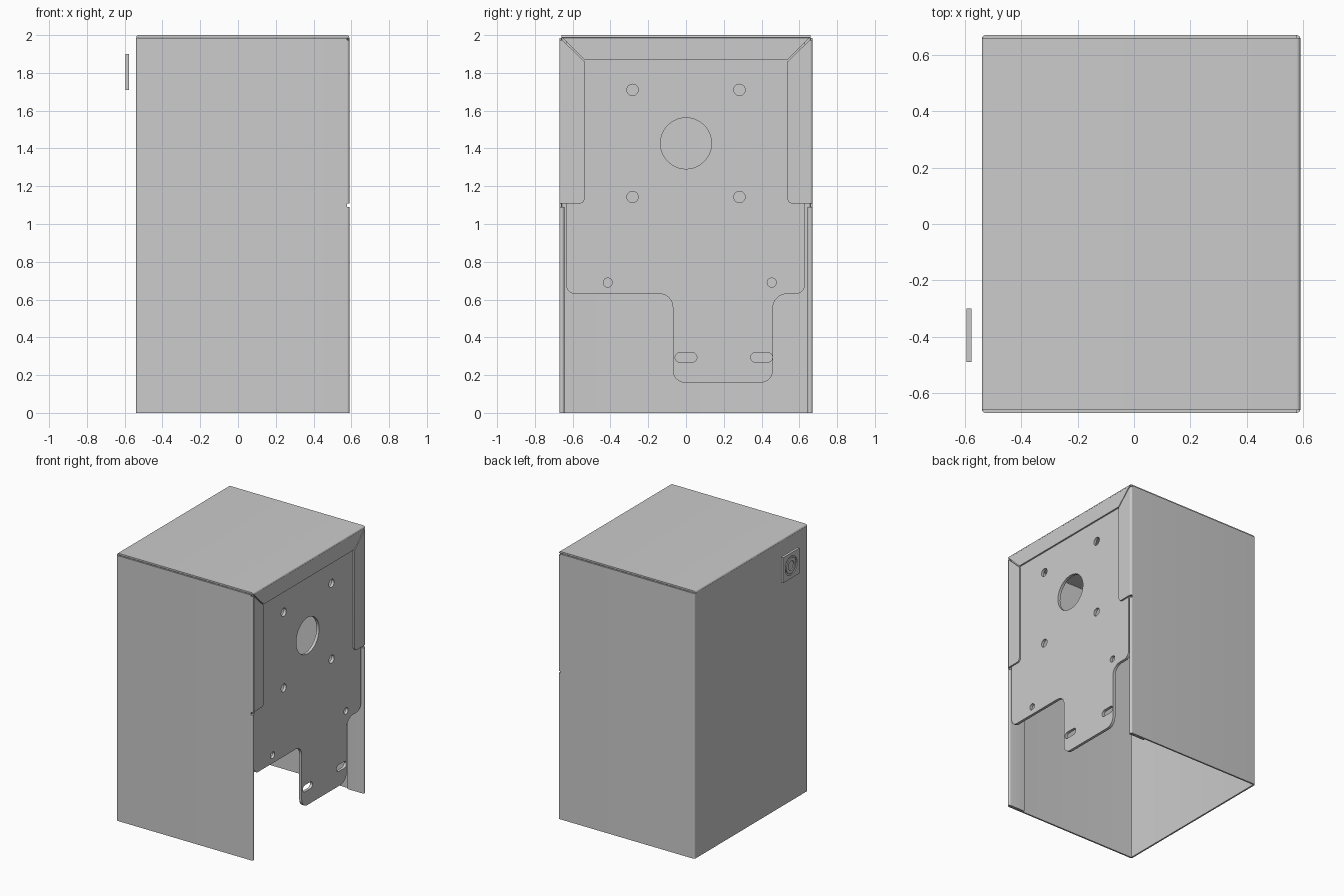
import bpy, math
from mathutils import Vector

if "Cube" in bpy.data.objects:
    bpy.data.objects.remove(bpy.data.objects["Cube"])

ROT = {'X': (math.pi / 2, 0, math.pi / 2), 'Y': (math.pi / 2, 0, 0), 'Z': (0, 0, 0)}


def extrude(name, loops, lo, hi, axis):
    """Fill 2D loops (inner loops become holes) and extrude from lo to hi along an axis."""
    cu = bpy.data.curves.new(name, 'CURVE')
    cu.dimensions = '2D'
    cu.fill_mode = 'BOTH'
    cu.extrude = (hi - lo) / 2
    for loop in loops:
        sp = cu.splines.new('POLY')
        sp.points.add(len(loop) - 1)
        for p, (a, b) in zip(sp.points, loop):
            p.co = (a, b, 0, 1)
        sp.use_cyclic_u = True
    ob = bpy.data.objects.new(name, cu)
    bpy.context.collection.objects.link(ob)
    ob.rotation_euler = ROT[axis]
    ob.location['XYZ'.index(axis)] = (lo + hi) / 2
    bpy.ops.object.select_all(action='DESELECT')
    ob.select_set(True)
    bpy.context.view_layer.objects.active = ob
    bpy.ops.object.convert(target='MESH')
    ob = bpy.context.object
    bpy.ops.object.mode_set(mode='EDIT')
    bpy.ops.mesh.select_all(action='SELECT')
    bpy.ops.mesh.remove_doubles(threshold=0.0002)
    bpy.ops.mesh.normals_make_consistent(inside=False)
    bpy.ops.object.mode_set(mode='OBJECT')
    bpy.ops.object.shade_smooth_by_angle(angle=math.radians(35))
    return ob


def arc(cx, cy, r, a0, a1, n=8):
    return [(cx + r * math.cos(math.radians(a0 + (a1 - a0) * i / n)),
             cy + r * math.sin(math.radians(a0 + (a1 - a0) * i / n))) for i in range(n + 1)]


def circle(cx, cy, r, n=32):
    return arc(cx, cy, r, 0, 360, n)[:-1]


def slot(cx, cy, length, r):
    h = length / 2 - r
    return arc(cx + h, cy, r, -90, 90) + arc(cx - h, cy, r, 90, 270)


def rounded(corners, n=8):
    """Polygon from (x, y, fillet radius) right-angled or sharp corners."""
    out = []
    for i, (x, y, r) in enumerate(corners):
        p = Vector((x, y))
        if r == 0:
            out.append((x, y))
            continue
        u = (Vector(corners[i - 1][:2]) - p).normalized()
        v = (Vector(corners[(i + 1) % len(corners)][:2]) - p).normalized()
        c = p + (u + v) * r
        for k in range(n + 1):
            t = math.pi / 2 * k / n
            out.append(tuple(c - v * r * math.cos(t) - u * r * math.sin(t)))
    return out


def strip(path, t=0.012):
    """Outline of a sheet of thickness t that follows a centre line."""
    pts = [Vector(p) for p in path]
    left, right = [], []
    for i, p in enumerate(pts):
        d = pts[min(i + 1, len(pts) - 1)] - pts[max(i - 1, 0)]
        nrm = Vector((-d.y, d.x)).normalized() * t / 2
        left.append(tuple(p + nrm))
        right.append(tuple(p - nrm))
    return left + right[::-1]


# Front, left and back walls: one sheet bent to a U
extrude('wall_wrap', [strip([(0.576, -0.664)] + arc(-0.526, -0.656, 0.008, 270, 180)
                            + arc(-0.526, 0.656, 0.008, 180, 90) + [(0.576, 0.664)])], 0, 1.986, 'Z')

# Top sheet, bent down at its left and right edges
extrude('top_panel', [strip(arc(-0.526, 1.986, 0.008, 180, 90)
                            + arc(0.576, 1.986, 0.008, 90, 0))], -0.66, 0.66, 'Y')
extrude('top_flange', [[(-0.655, 1.986), (0.655, 1.986), (0.537, 1.87), (-0.537, 1.87)]],
        0.578, 0.59, 'X')

# Folded edges of the front and back walls
for s, side in ((-1, 'front'), (1, 'back')):
    def flip(pts):
        return [(p[0], -s * p[1]) for p in pts]
    extrude(side + '_hem', [strip(flip([(0.575, -0.664)] + arc(0.577, -0.657, 0.007, -90, 90)
                                       + [(0.455, -0.650)]))], 0, 1.09, 'Z')
    extrude(side + '_bend', [strip(flip(arc(0.576, -0.656, 0.008, -90, 0)))], 1.108, 1.975, 'Z')
    flange = rounded([(-0.656, 1.108, 0), (-0.537, 1.108, 0.028), (-0.537, 1.86, 0), (-0.656, 1.975, 0)])
    extrude(side + '_flange', [[(-s * y, z) for y, z in flange]], 0.578, 0.59, 'X')

# Mounting plate behind the flanges
outline = rounded([(-0.635, 1.97, 0), (-0.635, 0.63, 0.05), (-0.07, 0.63, 0.07), (-0.07, 0.16, 0.065),
                   (0.46, 0.16, 0.065), (0.46, 0.63, 0.075), (0.63, 0.63, 0.05), (0.63, 1.97, 0)])
holes = [circle(0, 1.427, 0.135, 64)]
holes += [circle(y, z, 0.03) for y in (-0.283, 0.283) for z in (1.143, 1.71)]
holes += [circle(y, 0.69, 0.024) for y in (-0.414, 0.454)]
holes += [slot(y, 0.294, 0.116, 0.025) for y in (0, 0.4)]
extrude('mounting_plate', [outline] + holes, 0.556, 0.577, 'X')

# Small plain square plate with a ring groove, standing off the left wall
square = [(-0.49, 1.71), (-0.30, 1.71), (-0.30, 1.90), (-0.49, 1.90)]
extrude('side_tag_back', [square], -0.588, -0.577, 'X')
extrude('side_tag_face', [square, circle(-0.395, 1.805, 0.07)], -0.595, -0.588, 'X')
extrude('side_tag_ring', [circle(-0.395, 1.805, 0.058), circle(-0.395, 1.805, 0.035)],
        -0.595, -0.588, 'X')
